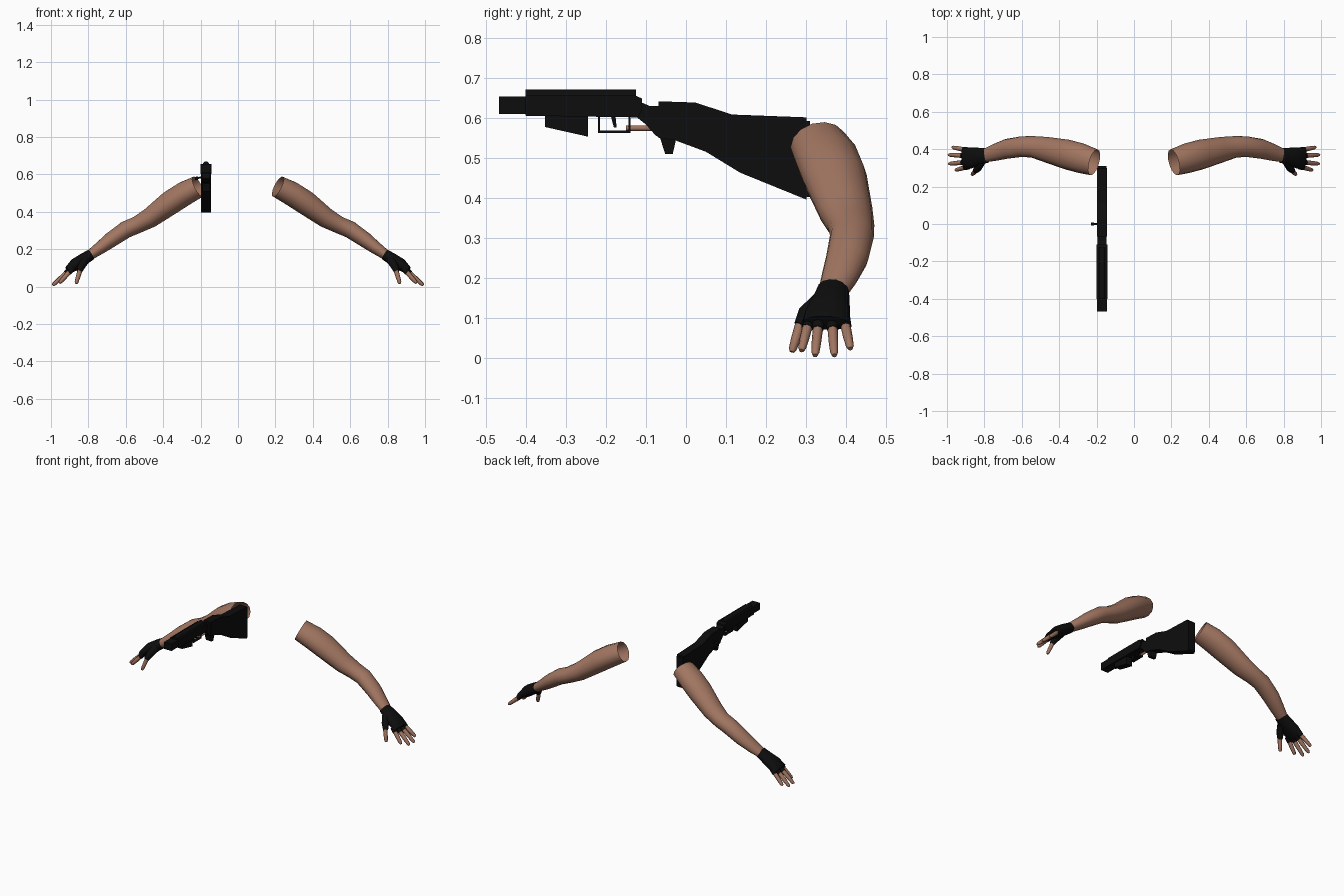
import bpy, bmesh, math
from mathutils import Vector

if "Cube" in bpy.data.objects:
    bpy.data.objects.remove(bpy.data.objects["Cube"])


def material(name, rgb):
    m = bpy.data.materials.new(name)
    m.use_nodes = True
    m.diffuse_color = (*rgb, 1)
    bsdf = m.node_tree.nodes["Principled BSDF"]
    bsdf.inputs["Base Color"].default_value = (*rgb, 1)
    bsdf.inputs["Roughness"].default_value = 0.8
    return m


SKIN = material("skin", (0.36, 0.18, 0.12))
BLACK = material("black", (0.004, 0.004, 0.004))


def finish(bm, name, mat, smooth=False, mirror=False):
    bmesh.ops.recalc_face_normals(bm, faces=bm.faces)
    me = bpy.data.meshes.new(name)
    bm.to_mesh(me)
    bm.free()
    me.materials.append(mat)
    ob = bpy.data.objects.new(name, me)
    bpy.context.collection.objects.link(ob)
    for p in me.polygons:
        p.use_smooth = smooth and len(p.vertices) == 4
    if mirror:
        mod = ob.modifiers.new("Mirror", "MIRROR")
        mod.use_mirror_merge = False
    return ob


def loft(name, stations, sides, mat, cap_end=True, mirror=True):
    """Skin elliptical rings; a station is (centre, half width, half thickness)."""
    bm = bmesh.new()
    pts = [Vector(s[0]) for s in stations]
    rings = []
    for i, (c, wide, thick) in enumerate(stations):
        tangent = (pts[min(i + 1, len(pts) - 1)] - pts[max(i - 1, 0)]).normalized()
        side = Vector((0, 1, 0))
        side = (side - tangent * side.dot(tangent)).normalized()
        up = tangent.cross(side)
        ring = []
        for k in range(sides):
            a = 2 * math.pi * k / sides
            ring.append(bm.verts.new(pts[i] + side * wide * math.cos(a) + up * thick * math.sin(a)))
        rings.append(ring)
    for a, b in zip(rings, rings[1:]):
        for k in range(sides):
            j = (k + 1) % sides
            bm.faces.new((a[k], a[j], b[j], b[k]))
    if cap_end:
        bm.faces.new(rings[-1])
    return finish(bm, name, mat, True, mirror)


GUN_X = -0.171


def plate(name, profile, width):
    """Extrude a side profile of (y, z) points across the gun."""
    bm = bmesh.new()
    face = bm.faces.new([bm.verts.new((GUN_X - width / 2, y, z)) for y, z in profile])
    out = bmesh.ops.extrude_face_region(bm, geom=[face])
    moved = [v for v in out["geom"] if isinstance(v, bmesh.types.BMVert)]
    bmesh.ops.translate(bm, verts=moved, vec=(width, 0, 0))
    return finish(bm, name, BLACK)


def block(name, y0, y1, z0, z1, width):
    return plate(name, [(y0, z0), (y1, z0), (y1, z1), (y0, z1)], width)


def rod(name, a, b, radius, mat, sides=10):
    a, b = Vector(a), Vector(b)
    bm = bmesh.new()
    bmesh.ops.create_cone(bm, cap_ends=True, segments=sides, radius1=radius,
                          radius2=radius, depth=(b - a).length)
    ob = finish(bm, name, mat, True)
    ob.location = (a + b) / 2
    ob.rotation_euler = (b - a).to_track_quat("Z", "Y").to_euler()
    return ob


# Bare arms, open at the shoulder
loft("arms", [
    ((0.213, 0.330, 0.535), 0.072, 0.060),
    ((0.285, 0.352, 0.498), 0.080, 0.066),
    ((0.360, 0.372, 0.450), 0.080, 0.066),
    ((0.470, 0.398, 0.368), 0.068, 0.055),
    ((0.540, 0.412, 0.330), 0.058, 0.047),
    ((0.600, 0.414, 0.305), 0.055, 0.047),
    ((0.680, 0.402, 0.250), 0.053, 0.042),
    ((0.740, 0.384, 0.205), 0.046, 0.034),
    ((0.800, 0.365, 0.163), 0.036, 0.026),
], 14, SKIN, cap_end=False)

# Fingerless gloves
loft("gloves", [
    ((0.785, 0.367, 0.172), 0.040, 0.030),
    ((0.825, 0.362, 0.147), 0.046, 0.033),
    ((0.870, 0.354, 0.118), 0.056, 0.034),
    ((0.910, 0.350, 0.088), 0.059, 0.021),
], 14, BLACK)
loft("glove_thumbs", [
    ((0.815, 0.335, 0.145), 0.022, 0.024),
    ((0.835, 0.300, 0.112), 0.022, 0.021),
    ((0.848, 0.284, 0.082), 0.015, 0.015),
], 10, BLACK)

# Fingers with a short glove sleeve at each base
FINGERS = {
    "thumb": ((0.843, 0.287, 0.092), (0.866, 0.264, 0.016)),
    "index_finger": ((0.893, 0.305, 0.088), (0.955, 0.288, 0.019)),
    "middle_finger": ((0.905, 0.330, 0.085), (0.990, 0.322, 0.007)),
    "ring_finger": ((0.905, 0.365, 0.085), (0.992, 0.370, 0.007)),
    "little_finger": ((0.898, 0.396, 0.090), (0.972, 0.410, 0.024)),
}
for name, (base, tip) in FINGERS.items():
    base, tip = Vector(base), Vector(tip)
    loft(name + "s", [
        (base, 0.013, 0.013),
        (base.lerp(tip, 0.55), 0.012, 0.012),
        (base.lerp(tip, 0.9), 0.010, 0.010),
        (tip, 0.006, 0.006),
    ], 8, SKIN)
    if name != "thumb":
        loft(name + "_sleeves", [
            (base.lerp(tip, -0.15), 0.016, 0.016),
            (base.lerp(tip, 0.18), 0.0145, 0.0145),
        ], 8, BLACK)

# Gun barrel, receiver and rounded top
block("barrel", -0.467, -0.39, 0.609, 0.653, 0.052)
plate("receiver", [(-0.40, 0.605), (-0.12, 0.601), (-0.11, 0.62),
                   (-0.11, 0.648), (-0.125, 0.655), (-0.40, 0.655)], 0.060)
rod("top_tube", (GUN_X, -0.40, 0.652), (GUN_X, -0.125, 0.652), 0.018, BLACK, 12)

# Magazine
plate("magazine", [(-0.352, 0.61), (-0.352, 0.577), (-0.245, 0.553), (-0.245, 0.61)], 0.042)

# Trigger and guard
block("guard_front", -0.220, -0.214, 0.563, 0.606, 0.02)
block("guard_bottom", -0.220, -0.138, 0.562, 0.568, 0.02)
block("guard_rear", -0.144, -0.138, 0.563, 0.606, 0.02)
plate("trigger", [(-0.188, 0.606), (-0.180, 0.576), (-0.173, 0.576), (-0.176, 0.606)], 0.012)
rod("brown_pin", (GUN_X, -0.150, 0.574), (GUN_X, -0.085, 0.574), 0.007, SKIN)

# Stock with its wrist and spur
plate("stock_wrist", [(-0.125, 0.603), (-0.10, 0.583), (-0.075, 0.555), (-0.06, 0.548),
                      (-0.04, 0.56), (-0.04, 0.63), (-0.09, 0.629), (-0.115, 0.64)], 0.046)
plate("stock", [(-0.068, 0.641), (-0.068, 0.55), (-0.025, 0.543), (0.05, 0.515),
                (0.135, 0.463), (0.30, 0.396), (0.30, 0.601), (0.115, 0.608),
                (0.023, 0.638)], 0.053)
plate("stock_spur", [(-0.068, 0.56), (-0.052, 0.51), (-0.033, 0.51), (-0.024, 0.55)], 0.04)
block("butt_plate", 0.295, 0.309, 0.402, 0.592, 0.047)

# Bolt handle on the right side
rod("bolt_handle", (GUN_X, 0.0, 0.59), (-0.218, 0.0, 0.580), 0.005, BLACK, 8)
rod("bolt_knob", (-0.214, 0.0, 0.580), (-0.230, 0.0, 0.578), 0.009, BLACK, 8)
